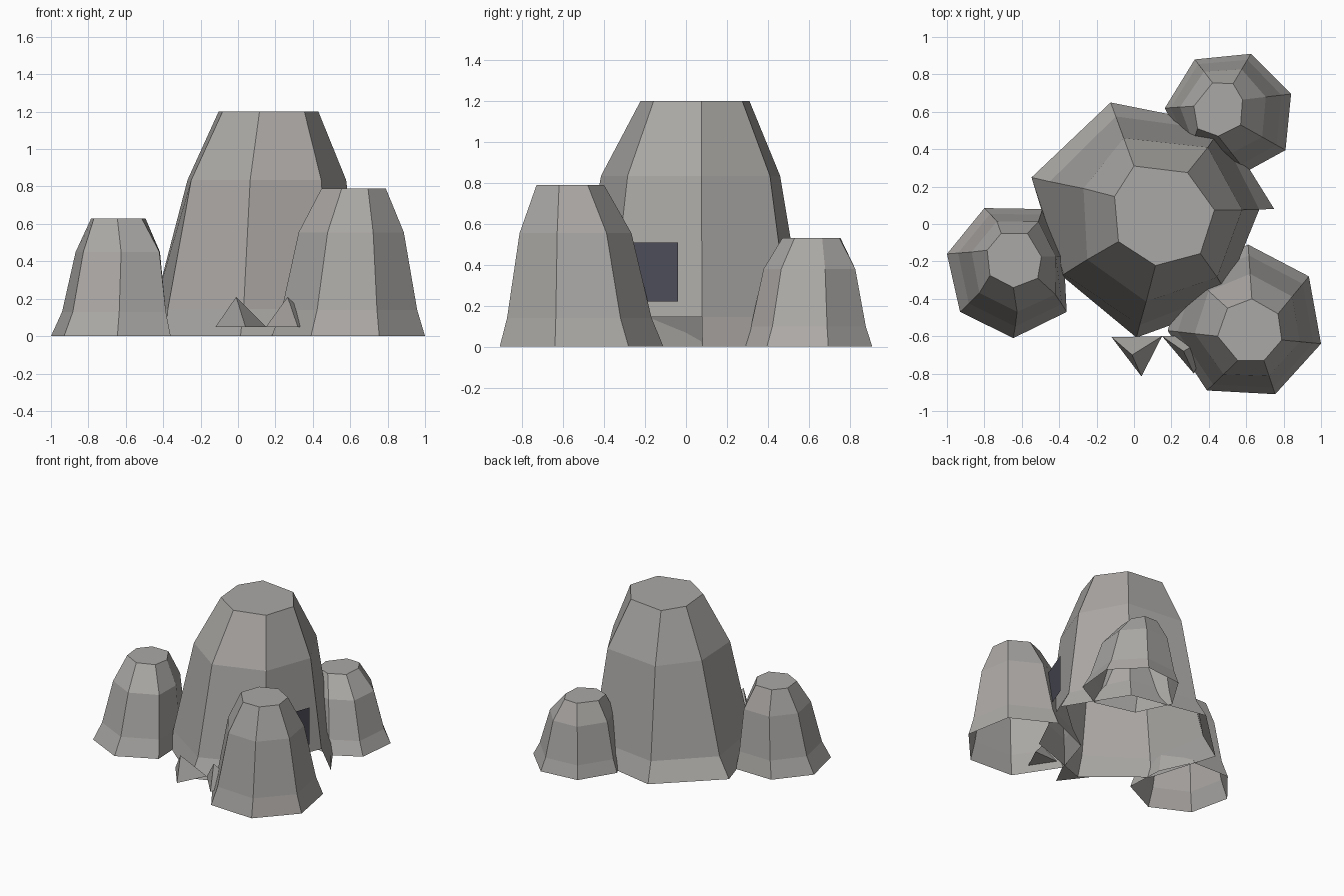
import bpy

if "Cube" in bpy.data.objects:
    bpy.data.objects.remove(bpy.data.objects["Cube"])


def material(name, rgb):
    m = bpy.data.materials.new(name)
    m.diffuse_color = (*rgb, 1)
    m.use_nodes = True
    m.node_tree.nodes["Principled BSDF"].inputs["Base Color"].default_value = m.diffuse_color
    return m


STONE = material("warm grey stone", (0.41, 0.395, 0.38))
DARK = material("dark slate", (0.075, 0.075, 0.1))


def add(name, verts, faces, mat):
    me = bpy.data.meshes.new(name)
    me.from_pydata(verts, [], faces)
    me.materials.append(mat)
    ob = bpy.data.objects.new(name, me)
    bpy.context.collection.objects.link(ob)
    return ob


def rock(name, top, base, heights, spread, shift=0, moved={}, gap=None):
    """Faceted open-bottomed boulder: four rings blended from the top outline to the
    base outline (counter-clockwise). shift slides the shoulder ring along x, and half
    as much the lower ring; moved places single points, keyed (ring, point);
    gap leaves out one face of the lowest band."""
    n = len(top)
    verts = []
    for r, (z, f, s) in enumerate(zip(heights, (1, spread[1], spread[0], 0), (0, .5, 1, 0))):
        for i, (t, b) in enumerate(zip(top, base)):
            blend = (t[0] + (b[0] - t[0]) * f + shift * s, t[1] + (b[1] - t[1]) * f)
            verts.append((*moved.get((r, i), blend), z))
    faces = [tuple(range(3 * n, 4 * n))]
    for r in range(3):
        for i in range(n):
            if r == 0 and i == gap:
                continue
            j = (i + 1) % n
            faces.append((r * n + i, r * n + j, (r + 1) * n + j, (r + 1) * n + i))
    return add(name, verts, faces, STONE)


# Large central boulder, with a gap at its right foot
rock("main_boulder",
     [(0, .31), (-.104, .147), (-.083, -.094), (.115, -.222),
      (.355, -.158), (.43, .075), (.286, .275)],
     [(-.125, .65), (-.548, .249), (-.388, -.275), (.013, -.607),
      (.53, -.42), (.75, .08), (.47, .53)],
     (0, .145, .835, 1.2), (.44, .78),
     moved={(2, 1): (-.27, .19), (2, 2): (-.25, -.19), (1, 2): (-.375, -.268),
            (2, 3): (.065, -.415), (1, 3): (.03, -.54),
            (2, 4): (.445, -.285), (2, 5): (.578, .076), (1, 5): (.67, .078),
            (2, 6): (.395, .41), (1, 6): (.455, .50)}, gap=4)

# Front right boulder
rock("front_right_boulder",
     [(.555, -.73), (.695, -.73), (.79, -.62), (.77, -.48),
      (.63, -.40), (.50, -.45), (.447, -.60)],
     [(.39, -.89), (.755, -.91), (1.0, -.64), (.935, -.28),
      (.61, -.11), (.28, -.25), (.18, -.57)],
     (0, .14, .555, .79), (.46, .80))

# Left boulder
rock("left_boulder",
     [(-.785, -.14), (-.77, -.275), (-.645, -.34), (-.515, -.29),
      (-.495, -.175), (-.57, -.05), (-.71, -.05)],
     [(-1.0, -.16), (-.93, -.47), (-.645, -.61), (-.36, -.47),
      (-.375, -.17), (-.49, .08), (-.80, .085)],
     (0, .13, .45, .63), (.48, .77), .02)

# Back right boulder
rock("back_boulder",
     [(.58, .665), (.53, .75), (.42, .755), (.32, .63),
      (.34, .51), (.45, .47), (.57, .53)],
     [(.84, .695), (.625, .91), (.325, .88), (.165, .62),
      (.29, .36), (.60, .28), (.81, .395)],
     (0, .10, .38, .53), (.48, .80))

# Small stone shards at the front foot
SHARD = [(2, 1, 0), (0, 1, 3), (1, 2, 3), (2, 0, 3)]
add("left_shard", [(-.12, -.605, .05), (.04, -.815, .05), (.15, -.60, .05),
                   (-.01, -.70, .21)], SHARD, STONE)
add("right_shard", [(.15, -.60, .05), (.32, -.80, .05), (.42, -.59, .05),
                    (.265, -.68, .21)], SHARD, STONE)

# Dark upright panel standing along the right facet
add("side_panel", [(.56, -.28, .22), (.65, -.04, .22), (.65, -.04, .51),
                   (.56, -.28, .51)], [(0, 1, 2, 3)], DARK)
